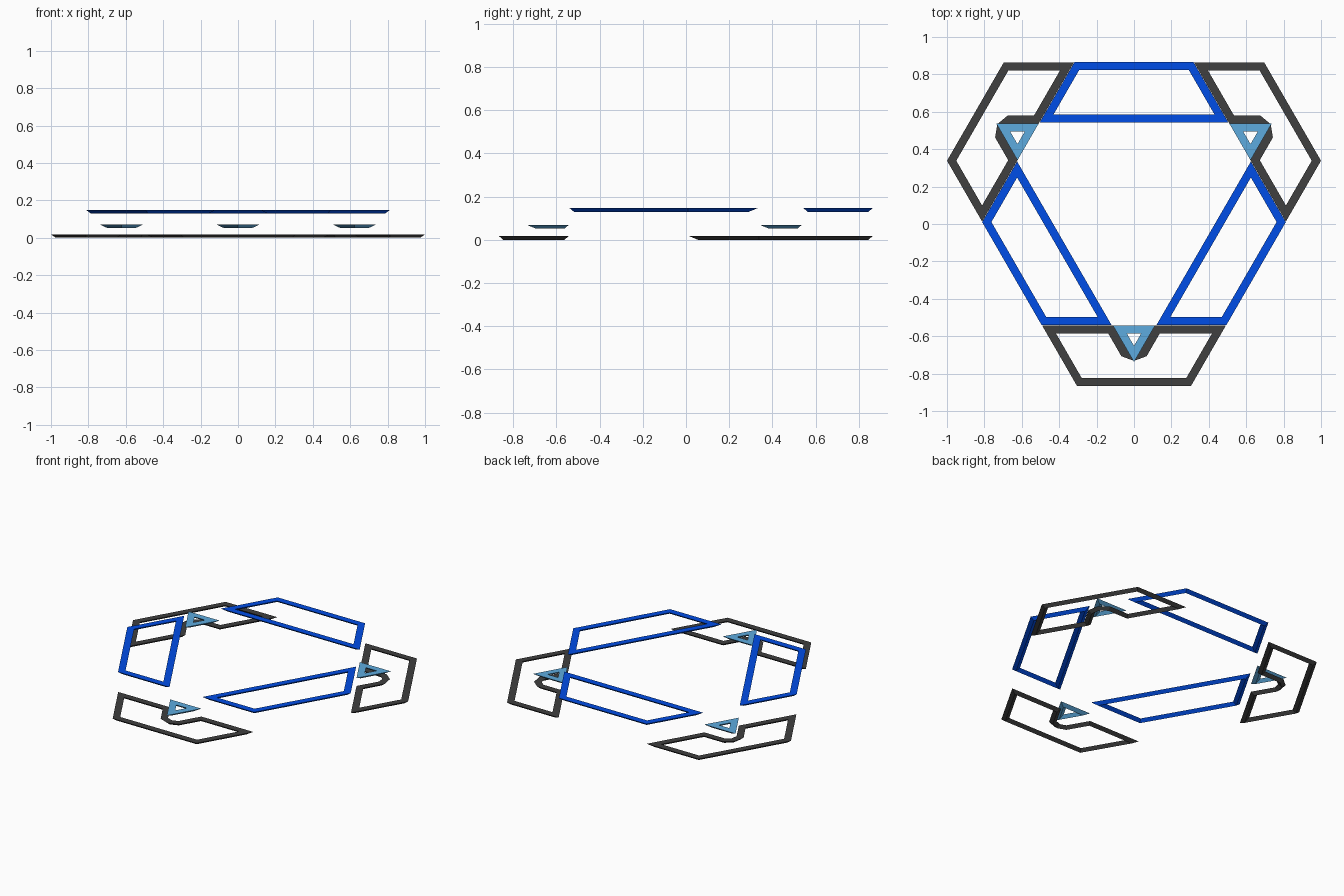
import bpy, bmesh
from math import radians, sqrt
from mathutils import Vector, Matrix

if "Cube" in bpy.data.objects:
    bpy.data.objects.remove(bpy.data.objects["Cube"])

CENTRE = Vector((0, 0.112))   # centre of the three-fold symmetry
WIDTH, DEPTH = 0.043, 0.018   # strip width and thickness
S3 = sqrt(3)


def material(name, rgb):
    m = bpy.data.materials.new(name)
    m.diffuse_color = (*rgb, 1)
    m.use_nodes = True
    m.node_tree.nodes["Principled BSDF"].inputs["Base Color"].default_value = m.diffuse_color
    return m


def inset(poly, d):
    """Mitred inset of a counter-clockwise polygon."""
    out = []
    for i, p in enumerate(poly):
        a = (p - poly[i - 1]).normalized()
        b = (poly[(i + 1) % len(poly)] - p).normalized()
        na, nb = Vector((-a.y, a.x)), Vector((-b.y, b.x))
        out.append(p + (na + nb) * d / (1 + na.dot(nb)))
    return out


def frame(name, points, top, mat):
    """Flat-topped outline strip with a V-shaped underside."""
    outer = [Vector(p) for p in points]
    rings = ((outer, top), (inset(outer, WIDTH / 2), top - DEPTH),
             (inset(outer, WIDTH), top))
    bm = bmesh.new()
    vs = [[bm.verts.new((p.x, p.y, z)) for p in ring] for ring, z in rings]
    n = len(outer)
    for k in range(3):
        a, b = vs[k], vs[(k + 1) % 3]
        for i in range(n):
            j = (i + 1) % n
            bm.faces.new((a[i], a[j], b[j], b[i]))
    bmesh.ops.recalc_face_normals(bm, faces=bm.faces)
    me = bpy.data.meshes.new(name)
    bm.to_mesh(me)
    bm.free()
    me.materials.append(mat)
    # three copies turned about the symmetry centre
    for t in range(3):
        ob = bpy.data.objects.new(f"{name}_{t + 1}", me)
        ob.matrix_world = (Matrix.Translation((CENTRE.x, CENTRE.y, 0))
                           @ Matrix.Rotation(radians(120 * t), 4, 'Z'))
        bpy.context.collection.objects.link(ob)


dark = material("dark_grey", (0.05, 0.05, 0.05))
light = material("light_blue", (0.11, 0.41, 0.74))
blue = material("blue", (0.0, 0.075, 0.8))

# Lower layer: trapezoid outlines with a blunt triangular notch
y_in, y_out, h = -0.654, -0.979, 0.304
w = h + (y_in - y_out) / S3
frame("corner_outline",
      [(-w, y_in), (-h, y_out), (h, y_out), (w, y_in), (0.113, y_in),
       (0.038, y_in - 0.075 * S3), (0, -0.798), (-0.038, y_in - 0.075 * S3),
       (-0.113, y_in)], DEPTH, dark)

# Middle layer: small triangles above the notches
s = 0.113
frame("triangle_outline", [(-s, y_in), (0, y_in - s * S3), (s, y_in)], 0.07, light)

# Upper layer: trapezoid outlines along the sides
y_lo, y_hi, h = 0.43, 0.754, 0.318
w = h + (y_hi - y_lo) / S3
frame("side_outline", [(-w, y_lo), (w, y_lo), (h, y_hi), (-h, y_hi)], 0.148, blue)
